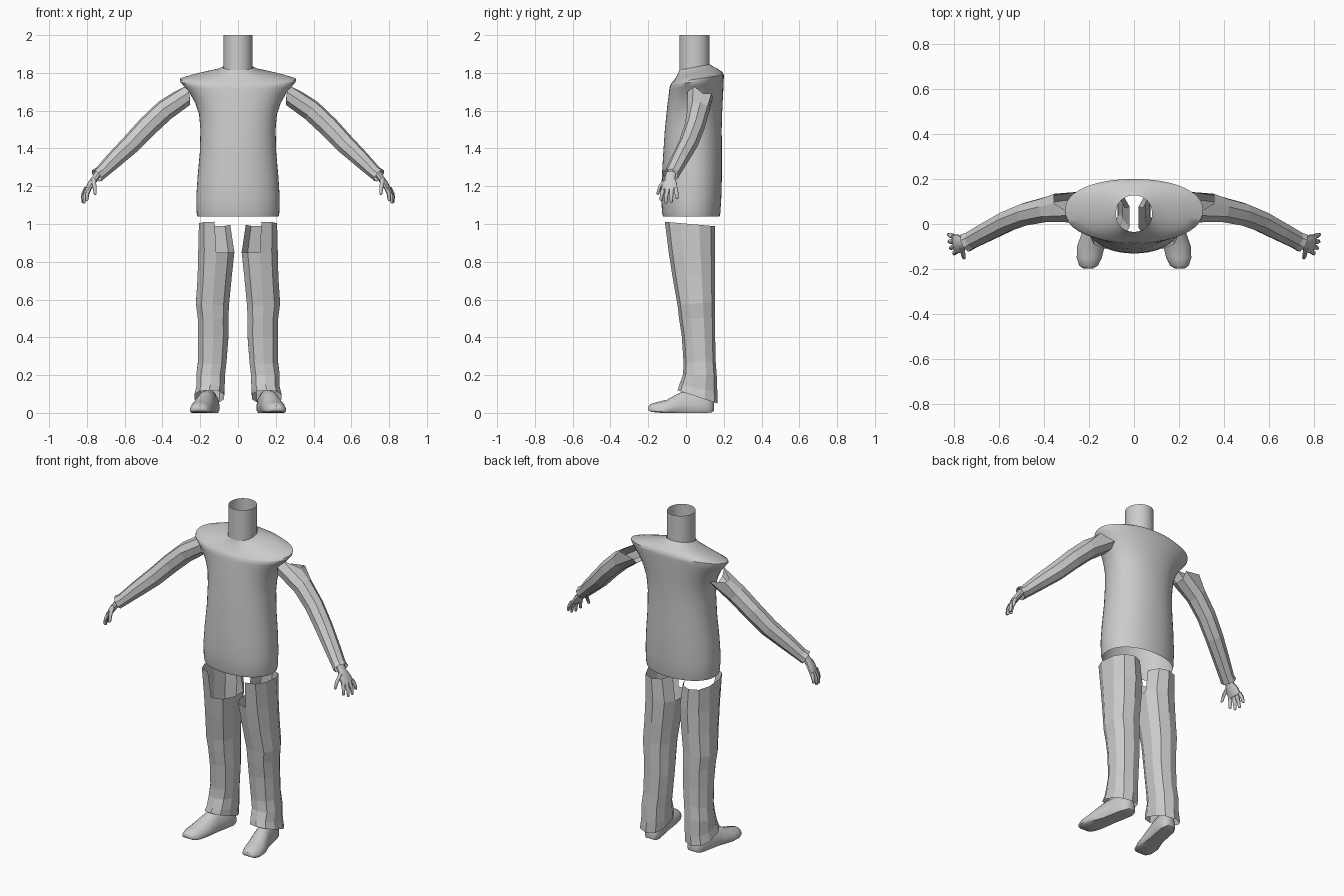
import bpy, bmesh, math
from mathutils import Vector

grey = bpy.data.materials.new("plain grey")
grey.diffuse_color = (0.6, 0.6, 0.6, 1)


def loft(name, rings, caps=(False, False), smooth=False, cut=None):
    """Skin a list of equal-length point rings; cut(centre) removes faces."""
    bm = bmesh.new()
    vs = [[bm.verts.new(p) for p in r] for r in rings]
    n = len(rings[0])
    for a, b in zip(vs, vs[1:]):
        for i in range(n):
            j = (i + 1) % n
            bm.faces.new((a[i], a[j], b[j], b[i]))
    if caps[0]:
        bm.faces.new(vs[0][::-1])
    if caps[1]:
        bm.faces.new(vs[-1])
    bmesh.ops.recalc_face_normals(bm, faces=bm.faces)
    if cut:
        gone = [f for f in bm.faces if cut(f.calc_center_median())]
        bmesh.ops.delete(bm, geom=gone, context='FACES')
    me = bpy.data.meshes.new(name)
    bm.to_mesh(me)
    bm.free()
    me.materials.append(grey)
    ob = bpy.data.objects.new(name, me)
    bpy.context.collection.objects.link(ob)
    if smooth:
        bpy.context.view_layer.objects.active = ob
        ob.select_set(True)
        bpy.ops.object.shade_smooth_by_angle(angle=math.radians(45))
        ob.select_set(False)
    return ob


def mirror(ob):
    ob.modifiers.new("other side", 'MIRROR')
    return ob


def oval(cx, cy, z, hx, hy, n, tilt=0.0, power=1.0, start=0.0):
    """Flat oval ring; tilt raises the back, power < 1 squares it off."""
    pts = []
    for i in range(n):
        a = start + 2 * math.pi * i / n
        c, s = math.cos(a), math.sin(a)
        c = math.copysign(abs(c) ** power, c)
        s = math.copysign(abs(s) ** power, s)
        pts.append((cx + hx * c, cy + hy * s, z + tilt * s))
    return pts


def tube_rings(path, n, side):
    """Rings across a path of (point, half width along side, half thickness)."""
    rings = []
    for i, (p, w, t) in enumerate(path):
        d = Vector(path[min(i + 1, len(path) - 1)][0]) - Vector(path[max(i - 1, 0)][0])
        d.normalize()
        s = Vector(side)
        s = (s - d * s.dot(d)).normalized()
        u = s.cross(d)
        rings.append([Vector(p) + s * w * math.cos(2 * math.pi * (k + .5) / n)
                      + u * t * math.sin(2 * math.pi * (k + .5) / n) for k in range(n)])
    return rings


# Torso: z, half width, front y, back y, tilt
body = [(1.04, .215, -.122, .178, 0), (1.06, .219, -.127, .182, 0),
        (1.14, .221, -.131, .187, 0), (1.25, .214, -.128, .190, 0),
        (1.38, .202, -.120, .190, 0), (1.50, .199, -.112, .189, 0),
        (1.58, .206, -.104, .191, 0), (1.64, .226, -.098, .194, .005),
        (1.69, .254, -.092, .197, .01), (1.73, .287, -.088, .199, .015),
        (1.755, .307, -.084, .200, .02), (1.768, .307, -.076, .200, .022),
        (1.785, .250, -.062, .190, .022), (1.802, .175, -.050, .168, .02),
        (1.815, .110, -.042, .145, .018), (1.83, .080, -.035, .127, .015)]
loft("torso", [oval(0, (f + b) / 2, z, w, (b - f) / 2, 48, t, .93)
               for z, w, f, b, t in body], smooth=True)

# Open neck tube
loft("neck", [oval(0, .045, z, .077, .08, 32) for z in (1.81, 2.0)], smooth=True)

# Trouser legs: z, inner x, outer x, front y, back y, tilt
leg = [(1.0, .04, .208, -.108, .150, -.012), (.85, .018, .212, -.088, .150, 0),
       (.72, .032, .215, -.068, .151, 0), (.58, .046, .224, -.042, .150, .01),
       (.50, .050, .214, -.034, .152, 0), (.40, .050, .212, -.020, .152, -.008),
       (.27, .060, .213, -.010, .154, .01), (.20, .068, .222, -.014, .160, 0),
       (.13, .070, .222, -.032, .163, -.02), (.085, .073, .232, -.042, .165, -.035)]
mirror(loft("trouser_leg",
            [oval((a + b) / 2, (f + k) / 2, z, (b - a) / 2 * 1.03, (k - f) / 2 * 1.03,
                  10, t, .85, math.pi / 10) for z, a, b, f, k, t in leg],
            cut=lambda c: c.z > .85 and c.x < .11 and c.y < .04))

# Shoes: y, centre x, half width, top z, lower edge z
shoe = [(-.198, .204, .022, .036, .014), (-.185, .202, .042, .048, .006),
        (-.15, .199, .056, .058, .001), (-.10, .192, .061, .070, 0),
        (-.05, .180, .056, .098, 0), (-.01, .170, .050, .118, 0),
        (.05, .158, .050, .125, 0), (.11, .147, .049, .115, 0),
        (.135, .143, .038, .095, .002), (.147, .142, .022, .070, .010)]
section = [(-.85, 0), (.85, 0), (1, .12), (1, .35), (.85, .65), (.5, .92),
           (0, 1), (-.5, .92), (-.85, .65), (-1, .35), (-1, .12)]
mirror(loft("shoe", [[(cx + w * u, y, lo + (top - lo) * v) for u, v in section]
                     for y, cx, w, top, lo in shoe], (True, True), True))

# Sleeves: swept tube with an upright shoulder opening
sleeve = tube_rings([((.25, .075, 1.685), .070, .06), ((.39, .065, 1.60), .058, .057),
                     ((.48, .045, 1.515), .053, .056), ((.565, .012, 1.425), .050, .053),
                     ((.655, -.035, 1.34), .046, .045), ((.725, -.072, 1.272), .042, .036),
                     ((.748, -.083, 1.256), .045, .038)], 8, (.35, 1, 0))
for k, p in enumerate(sleeve[0]):
    up = p.z - 1.685
    p.x = .255 + .35 * max(up, 0)
    p.z = 1.685 + 1.1 * up
    if up > .02 and p.y > .08:      # open notch at the rear of the shoulder
        p.x, p.z = .355, 1.69
mirror(loft("sleeve", sleeve))

# Palm
palm = [((.738, -.078, 1.268), .028, .020), ((.758, -.085, 1.240), .028, .018),
        ((.778, -.088, 1.212), .042, .018), ((.796, -.086, 1.180), .042, .013)]
mirror(loft("palm", tube_rings(palm, 10, (.2, 1, 0)), (True, True), True))

# Fingers and thumb: base, knuckle, tip
digits = {
    "index_finger": ((.787, -.118, 1.188), (.798, -.128, 1.158), (.800, -.132, 1.127)),
    "middle_finger": ((.795, -.097, 1.185), (.811, -.105, 1.148), (.815, -.107, 1.113)),
    "ring_finger": ((.800, -.076, 1.185), (.817, -.078, 1.150), (.822, -.078, 1.116)),
    "little_finger": ((.802, -.056, 1.190), (.818, -.050, 1.163), (.824, -.047, 1.136)),
    "thumb": ((.765, -.105, 1.235), (.760, -.135, 1.200), (.756, -.150, 1.160)),
}
for name, (a, b, c) in digits.items():
    end = Vector(c) + (Vector(c) - Vector(b)) * .12
    path = [(a, .012, .012), (b, .0105, .0105), (c, .008, .008), (tuple(end), .004, .004)]
    mirror(loft(name, tube_rings(path, 8, (.2, 1, 0)), (True, True), True))
